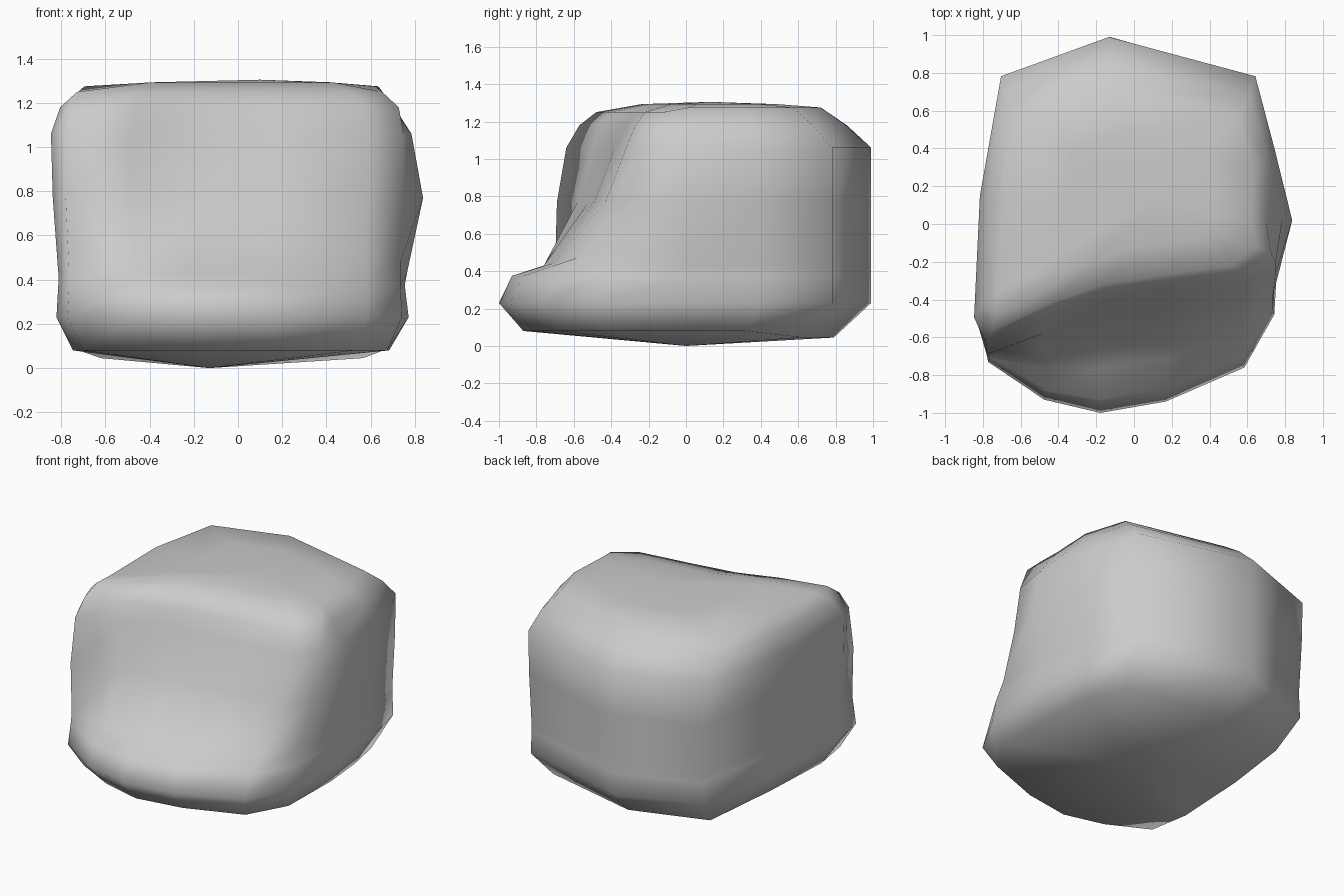
import bpy, bmesh

if "Cube" in bpy.data.objects:
    bpy.data.objects.remove(bpy.data.objects["Cube"])

# Shared plan outline: sides and back, then x positions across the front
BACK = [(0.76, 0.02), (0.73, 0.4), (0.63, 0.79), (-0.13, 1.0), (-0.69, 0.79), (-0.80, 0.15), (-0.83, -0.5)]
FRONT_X = [-0.78, -0.48, -0.18, 0.17, 0.59, 0.75]

# Layers: height, side scale in x and y, right bulge, front y values
LAYERS = [
    (0.08, 0.90, 0.79, 0.00, [-0.66, -0.80, -0.87, -0.82, -0.68, -0.42]),
    (0.23, 0.99, 0.99, 0.02, [-0.73, -0.93, -1.00, -0.94, -0.76, -0.48]),
    (0.375, 0.98, 0.99, 0.01, [-0.71, -0.88, -0.93, -0.87, -0.69, -0.45]),
    (0.43, 0.98, 0.99, 0.02, [-0.70, -0.76, -0.76, -0.71, -0.58, -0.38]),
    (0.77, 1.01, 0.99, 0.07, [-0.69, -0.58, -0.52, -0.49, -0.43, -0.26]),
    (1.06, 1.02, 0.99, 0.01, [-0.64, -0.50, -0.42, -0.38, -0.32, -0.20]),
    (1.18, 0.97, 0.86, -0.04, [-0.57, -0.46, -0.37, -0.32, -0.27, -0.16]),
    (1.25, 0.87, 0.72, -0.04, [-0.48, -0.41, -0.32, -0.27, -0.22, -0.12]),
]


def ring(bm, z, sx, sy, bulge, front):
    pts = []
    for i, (x, y) in enumerate(BACK):
        lift = 0.025 if z > 1.2 and y > 0 else -0.035 if z < 0.1 and y > 0.5 else 0
        pts.append((x * sx + (bulge if i == 0 else 0), y * sy, z + lift))
    for x, y in zip(FRONT_X, front):
        # the step above the ledge climbs to the right
        lift = 0.07 * max(0, x) if 0.4 < z < 0.5 else 0
        wide = -0.05 if z > 1.2 and x < -0.7 else 0
        pts.append((x * min(sx, 1.0) + wide, y, z + lift))
    return [bm.verts.new(p) for p in pts]


def inset(bm, loop, centre, f, z):
    return [bm.verts.new((centre[0] + (v.co.x - centre[0]) * f,
                          centre[1] + (v.co.y - centre[1]) * f, z)) for v in loop]


# Loft the layers, with a flatter inner ring and fan at each end
bm = bmesh.new()
rings = [ring(bm, *layer) for layer in LAYERS]
TOP, BOTTOM = (0.1, 0.13, 1.305), (-0.13, 0.0, 0.0)
rings.append(inset(bm, rings[-1], TOP, 0.6, 1.293))
n = len(rings[0])
for a, b in zip(rings, rings[1:]):
    for i in range(n):
        j = (i + 1) % n
        bm.faces.new((a[i], a[j], b[j], b[i]))
for loop, tip in ((rings[0], BOTTOM), (rings[-1], TOP)):
    c = bm.verts.new(tip)
    for i in range(n):
        bm.faces.new((loop[i], loop[(i + 1) % n], c))
bmesh.ops.recalc_face_normals(bm, faces=bm.faces)
for f in bm.faces:
    f.smooth = True

mesh = bpy.data.meshes.new("boulder")
bm.to_mesh(mesh)
bm.free()
boulder = bpy.data.objects.new("boulder", mesh)
bpy.context.collection.objects.link(boulder)
